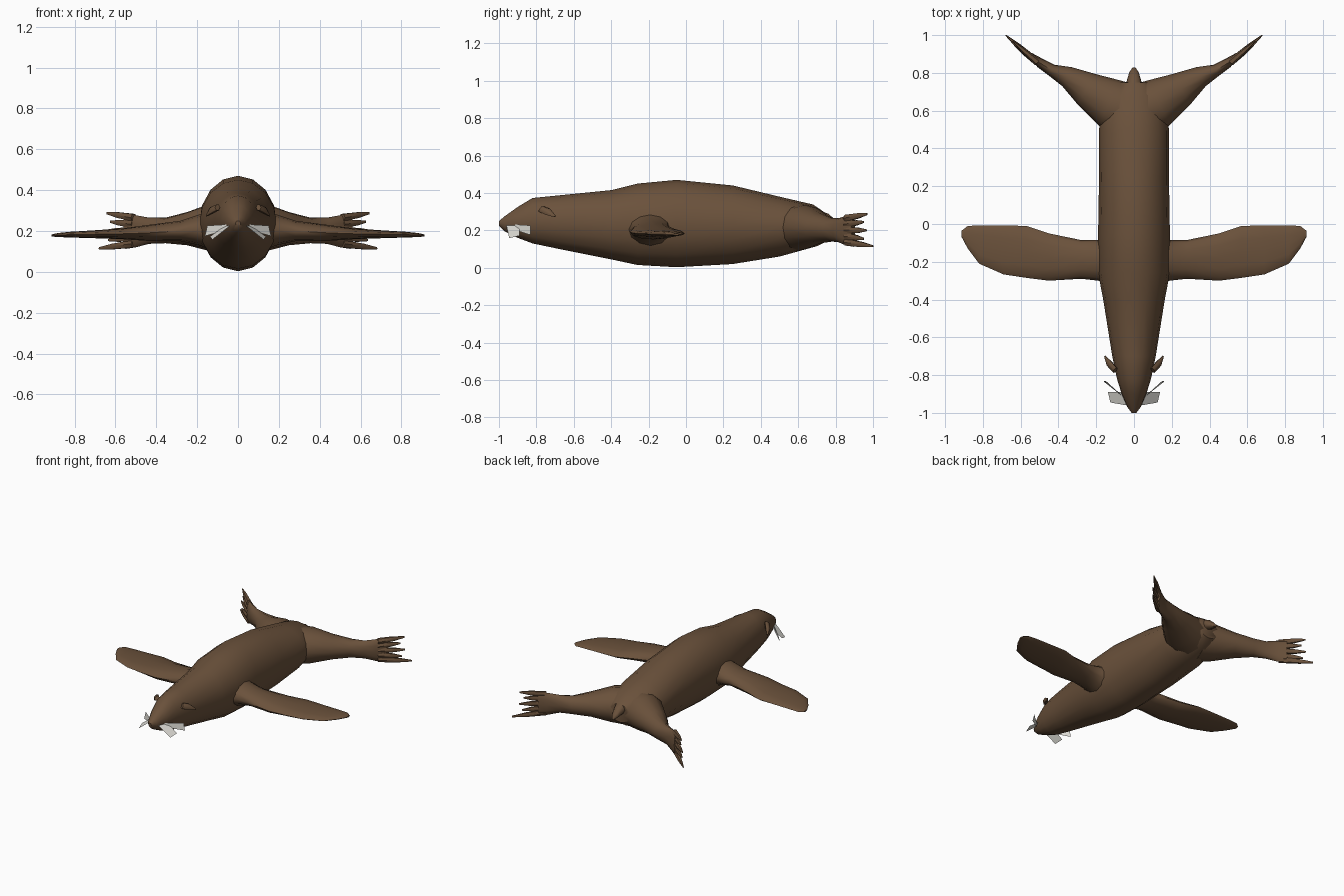
import bpy, bmesh, math
from mathutils import Vector

cube = bpy.data.objects.get("Cube")
if cube:
    bpy.data.objects.remove(cube)


def make_material(name, colour):
    mat = bpy.data.materials.new(name)
    mat.use_nodes = True
    mat.diffuse_color = (*colour, 1)
    mat.node_tree.nodes["Principled BSDF"].inputs["Base Color"].default_value = (*colour, 1)
    return mat


fur = make_material("brown fur", (0.145, 0.083, 0.044))
bristle = make_material("pale whisker", (0.72, 0.71, 0.66))


def finish(bm, name, mat, mirror=False, smooth=True):
    bmesh.ops.recalc_face_normals(bm, faces=bm.faces[:])
    mesh = bpy.data.meshes.new(name)
    bm.to_mesh(mesh)
    bm.free()
    mesh.materials.append(mat)
    obj = bpy.data.objects.new(name, mesh)
    bpy.context.collection.objects.link(obj)
    if mirror:
        mod = obj.modifiers.new("Mirror", 'MIRROR')
        mod.use_mirror_merge = False
    if smooth:
        bpy.ops.object.select_all(action='DESELECT')
        obj.select_set(True)
        bpy.context.view_layer.objects.active = obj
        bpy.ops.object.shade_smooth_by_angle(angle=math.radians(50))
    return obj


def add_loft(bm, sections, sides):
    """Skin elliptical rings; each section is (centre, half axis, half axis)."""
    rings = []
    for centre, a, b in sections:
        angles = [math.tau * i / sides for i in range(sides)]
        rings.append([bm.verts.new(Vector(centre) + Vector(a) * math.cos(t)
                                   + Vector(b) * math.sin(t)) for t in angles])
    for r, s in zip(rings, rings[1:]):
        for i in range(sides):
            j = (i + 1) % sides
            bm.faces.new((r[i], r[j], s[j], s[i]))
    bm.faces.new(rings[0])
    bm.faces.new(rings[-1])


def loft(name, sections, sides=12, mirror=False):
    bm = bmesh.new()
    add_loft(bm, sections, sides)
    return finish(bm, name, fur, mirror)


# Body: y, half width, bottom, top
body = [(-1.0, .012, .225, .25), (-.97, .035, .195, .275), (-.9, .065, .16, .325),
        (-.82, .09, .13, .373), (-.7, .115, .105, .385), (-.4, .163, .045, .415),
        (-.26, .19, .015, .45), (-.05, .19, .003, .47), (.25, .185, .02, .44),
        (.5, .185, .06, .38), (.68, .16, .11, .338), (.75, .08, .16, .29)]
loft("body", [((0, y, (lo + hi) / 2), (w, 0, 0), (0, 0, (hi - lo) / 2))
              for y, w, lo, hi in body], sides=16)

# Front flippers: x, front edge, back edge, height, half thickness
fore = [(.12, -.33, -.04, .205, .1), (.19, -.3, -.085, .205, .075),
        (.28, -.29, -.085, .2, .05), (.45, -.3, -.05, .19, .038),
        (.57, -.285, -.01, .186, .026), (.69, -.267, -.008, .184, .02),
        (.82, -.21, -.008, .182, .014), (.88, -.13, -.01, .18, .01),
        (.912, -.07, -.035, .178, .005)]
loft("front_flipper", [((x, (f + k) / 2, z), (0, (k - f) / 2, 0), (0, 0, t))
                       for x, f, k, z, t in fore], mirror=True)

# Hind flippers: outer edge, inner edge, bottom, top
hind = [((.08, .45), (0, .74), .09, .34), ((.185, .52), (.08, .762), .1, .335),
        ((.3, .635), (.2, .793), .13, .292), ((.38, .73), (.33, .83), .14, .265),
        ((.45, .785), (.42, .843), .137, .265), ((.51, .83), (.49, .878), .12, .277),
        ((.56, .885), (.54, .905), .112, .285)]
sections = []
for outer, inner, lo, hi in hind:
    o, i = Vector((*outer, 0)), Vector((*inner, 0))
    sections.append(((o + i) / 2 + Vector((0, 0, (lo + hi) / 2)), (i - o) / 2,
                     (0, 0, (hi - lo) / 2)))
loft("hind_flipper", sections, mirror=True)

# Toes fanned in height at the end of each hind flipper
toes = bmesh.new()
tips = [(.68, 1.0, .115), (.635, .95, .155), (.65, .965, .2),
        (.625, .95, .245), (.642, .968, .287)]
for n, tip in enumerate(tips):
    base, tip = Vector((.51, .855, .137 + .032 * n)), Vector(tip)
    side = Vector((.7, -.7, 0))
    add_loft(toes, [(base, side * .02, (0, 0, .021)),
                    (base.lerp(tip, .6), side * .014, (0, 0, .016)),
                    (tip, side * .003, (0, 0, .006))], 6)
finish(toes, "hind_toes", fur, mirror=True)

# Tail
loft("tail", [((0, .66, .27), (.055, 0, 0), (0, 0, .05)),
              ((0, .76, .255), (.038, 0, 0), (0, 0, .035)),
              ((0, .805, .23), (.024, 0, 0), (0, 0, .02)),
              ((0, .828, .215), (.008, 0, 0), (0, 0, .008))], sides=8)

# Ears
loft("ear", [((.1, -.775, .315), (.012, -.01, 0), (0, .01, .016)),
             ((.13, -.74, .3), (.014, -.01, 0), (0, .01, .018)),
             ((.155, -.7, .275), (.003, -.003, 0), (0, .002, .005))], sides=6, mirror=True)

# Whisker plates
whiskers = bmesh.new()
for plate in ([(.04, -.96, .225), (.125, -.945, .158), (.138, -.89, .172), (.06, -.89, .228)],
              [(.05, -.92, .232), (.15, -.83, .226), (.162, -.833, .175), (.07, -.905, .2)]):
    whiskers.faces.new([whiskers.verts.new(p) for p in plate])
finish(whiskers, "whiskers", bristle, mirror=True, smooth=False)
